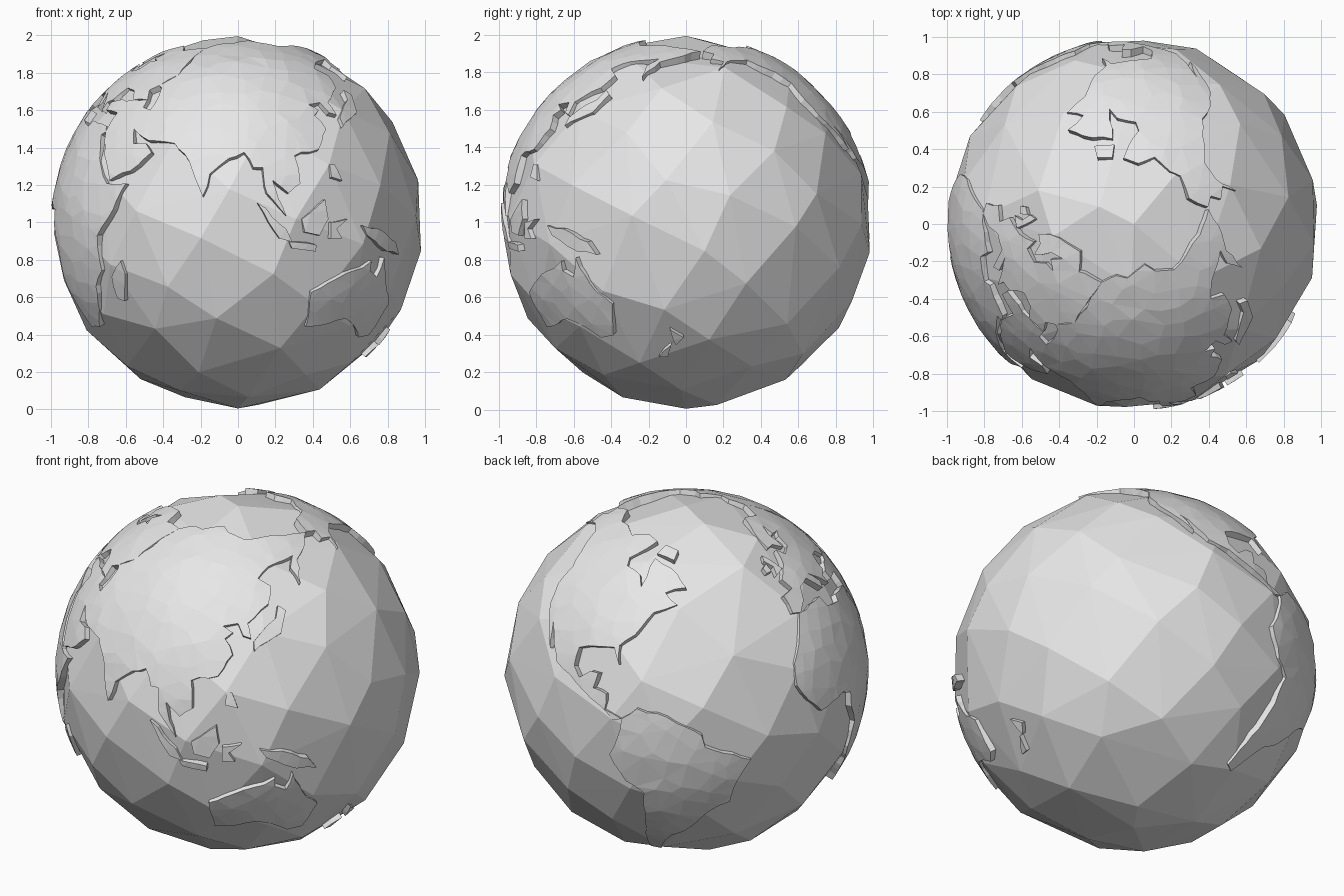
import bpy
import bmesh
import random
from math import radians, sin, cos, pi, sqrt
from mathutils import Vector, noise
from mathutils.geometry import delaunay_2d_cdt

random.seed(4)
default_cube = bpy.data.objects.get("Cube")
if default_cube:
    bpy.data.objects.remove(default_cube, do_unlink=True)

CENTRE = Vector((0, 0, 1))
UP = Vector((0, 0, 1))
FRONT_LONGITUDE = 89
OCEAN_RADIUS = 0.995
LAND_RADIUS = 0.999
COAST_STEP = 0.03
FACET_STEP = 0.055

# One plain grey for the whole globe
grey = bpy.data.materials.new("plain_grey")
grey.use_nodes = True
grey.diffuse_color = (0.8, 0.8, 0.8, 1)
grey.node_tree.nodes["Principled BSDF"].inputs["Base Color"].default_value = grey.diffuse_color


def finish(bm, name):
    """Turn a bmesh into a flat shaded object centred on the globe."""
    mesh = bpy.data.meshes.new(name)
    bm.to_mesh(mesh)
    bm.free()
    mesh.materials.append(grey)
    obj = bpy.data.objects.new(name, mesh)
    obj.location = CENTRE
    bpy.context.scene.collection.objects.link(obj)
    return obj


def direction(longitude, latitude):
    a, b = radians(longitude - FRONT_LONGITUDE), radians(latitude)
    return Vector((cos(b) * sin(a), -cos(b) * cos(a), sin(b)))


def jitter(amount):
    return random.uniform(-amount, amount)


# Ocean: coarse faceted ball made from evenly scattered points
def build_ocean(count=94):
    bm = bmesh.new()
    golden_angle = pi * (3 - sqrt(5))
    for i in range(count):
        z = 1 - 2 * i / (count - 1)
        r = sqrt(max(0, 1 - z * z))
        p = Vector((r * cos(i * golden_angle), r * sin(i * golden_angle), z))
        if 0 < i < count - 1:
            p += Vector((jitter(0.06), jitter(0.06), jitter(0.06)))
        bm.verts.new(p.normalized() * OCEAN_RADIUS)
    bmesh.ops.convex_hull(bm, input=bm.verts[:])
    bmesh.ops.recalc_face_normals(bm, faces=bm.faces[:])
    finish(bm, "ocean")


# Land: a coast outline, filled with small facets on the sphere and thickened
def build_land(name, outline):
    corners = [direction(*point) for point in outline]
    middle = sum(corners, Vector()).normalized()
    turn = middle.rotation_difference(UP)
    back = turn.inverted()

    # flatten the outline about its own middle
    flat = []
    for corner in corners:
        v = turn @ corner
        flat.append(v.xy / (1 + v.z))

    # break long coast lines into slightly ragged steps
    coast = []
    for a, b in zip(flat, flat[1:] + flat[:1]):
        steps = max(1, round((b - a).length / COAST_STEP))
        for k in range(steps):
            p = a.lerp(b, k / steps)
            if k:
                p += Vector((jitter(0.004), jitter(0.004)))
            coast.append(p)
    edges = [(i, (i + 1) % len(coast)) for i in range(len(coast))]

    # scatter facet corners inside
    points = list(coast)
    low = Vector((min(p.x for p in coast), min(p.y for p in coast)))
    high = Vector((max(p.x for p in coast), max(p.y for p in coast)))
    for i in range(int((high.x - low.x) / FACET_STEP) + 1):
        for j in range(int((high.y - low.y) / FACET_STEP) + 1):
            p = low + Vector((i + jitter(0.35), j + jitter(0.35))) * FACET_STEP
            if all((p - c).length > FACET_STEP * 0.4 for c in coast):
                points.append(p)
    filled = delaunay_2d_cdt(points, edges, [], 1, 0.00001)

    # wrap back on the sphere with gentle relief
    bm = bmesh.new()
    verts = []
    for p in filled[0]:
        s = p.length_squared
        v = back @ (Vector((2 * p.x, 2 * p.y, 1 - s)) / (1 + s))
        verts.append(bm.verts.new(v * (LAND_RADIUS + 0.005 * noise.noise(v * 9))))
    for face in filled[2]:
        bm.faces.new([verts[i] for i in face])
    loose = [v for v in bm.verts if not v.link_faces]
    bmesh.ops.delete(bm, geom=loose, context='VERTS')
    solid = finish(bm, name).modifiers.new("thickness", 'SOLIDIFY')
    solid.thickness = 0.05
    solid.offset = -1


# Coast outlines as longitude and latitude
europe = [
    (-9, 37), (-9, 43), (-2, 44), (-4, 48), (4, 52), (9, 57), (12, 54), (20, 55),
    (23, 59), (29, 60), (22, 61), (25, 65), (18, 62), (16, 56), (11, 59), (5, 59),
    (6, 63), (15, 68), (26, 71), (40, 67), (44, 68), (60, 69), (58, 52), (51, 47),
    (47, 45), (49, 41), (41, 41), (37, 45), (31, 46), (27, 41), (23, 40), (23, 37),
    (19, 41), (13, 45), (18, 40), (16, 38), (10, 44), (3, 43), (0, 39), (-5, 36)]
asia = [
    (60, 69), (70, 73), (82, 73), (104, 77), (113, 74), (130, 71), (150, 71), (170, 69),
    (190, 66), (178, 63), (163, 59), (157, 51), (156, 57), (162, 61), (143, 59), (135, 55),
    (141, 52), (138, 46), (128, 40), (129, 35), (126, 36), (124, 40), (118, 39), (122, 37),
    (119, 35), (122, 30), (117, 23), (108, 21), (109, 12), (105, 9), (100, 13), (104, 2),
    (98, 9), (97, 17), (94, 17), (91, 22), (86, 20), (80, 15), (78, 8), (73, 19), (67, 25),
    (57, 26), (49, 30), (51, 25), (56, 25), (59, 22), (52, 16), (44, 13), (39, 21), (35, 29),
    (36, 36), (27, 37), (27, 40), (41, 41), (49, 41), (49, 38), (53, 37), (54, 42), (53, 46),
    (51, 47), (58, 52)]
africa = [
    (-6, 36), (10, 37), (11, 33), (20, 31), (22, 33), (34, 31), (35, 29), (33, 28), (37, 20),
    (43, 12), (51, 12), (47, 4), (40, -4), (40, -15), (35, -20), (32, -28), (26, -34),
    (19, -34), (15, -26), (12, -17), (13, -8), (9, -1), (9, 4), (4, 6), (-8, 4), (-13, 9),
    (-17, 15), (-16, 22), (-10, 30)]
north_america = [
    (-168, 66), (-156, 71), (-135, 69), (-125, 70), (-108, 68), (-95, 71), (-82, 69),
    (-87, 65), (-94, 60), (-92, 57), (-82, 55), (-79, 51), (-77, 62), (-65, 59), (-56, 52),
    (-66, 50), (-60, 46), (-70, 43), (-76, 35), (-81, 31), (-80, 25), (-83, 30), (-90, 29),
    (-97, 27), (-97, 21), (-94, 18), (-90, 21), (-87, 21), (-88, 16), (-83, 15), (-83, 10),
    (-77, 8), (-80, 7), (-85, 11), (-95, 16), (-105, 20), (-109, 25), (-114, 31), (-110, 23),
    (-116, 30), (-121, 35), (-124, 41), (-124, 48), (-132, 55), (-140, 60), (-152, 60),
    (-163, 55), (-158, 59), (-165, 61), (-161, 64)]
south_america = [
    (-77, 8), (-72, 12), (-62, 10), (-51, 4), (-50, 0), (-35, -6), (-39, -13), (-41, -22),
    (-48, -26), (-54, -34), (-62, -40), (-66, -46), (-69, -53), (-74, -52), (-73, -40),
    (-71, -30), (-70, -18), (-76, -14), (-81, -5), (-78, 2)]
australia = [
    (114, -22), (122, -18), (129, -15), (136, -12), (136, -15), (140, -17), (142, -11),
    (146, -19), (153, -26), (150, -37), (144, -38), (138, -34), (131, -31), (124, -33),
    (115, -34)]

build_ocean()
build_land("europe", europe)
build_land("asia", asia)
build_land("africa", africa)
build_land("north_america", north_america)
build_land("south_america", south_america)
build_land("australia", australia)

# Islands
build_land("new_guinea", [(131, -1), (138, -2), (147, -6), (150, -10), (143, -9), (133, -4)])
build_land("borneo", [(109, 1), (117, 7), (118, 1), (115, -4), (110, -3)])
build_land("sumatra", [(95, 6), (104, -2), (106, -6), (102, -5)])
build_land("java", [(105, -6), (114, -7), (114, -9), (106, -8)])
build_land("sulawesi", [(119, 0), (125, 1), (121, -2), (123, -5), (119, -5)])
build_land("luzon", [(120, 18), (122, 18), (124, 13), (120, 14)])
build_land("madagascar", [(49, -12), (50, -16), (47, -25), (44, -24), (44, -17)])
build_land("new_zealand_north", [(173, -35), (178, -38), (175, -41), (174, -39)])
build_land("new_zealand_south", [(173, -41), (171, -46), (167, -46)])
build_land("japan", [(130, 31), (136, 34), (141, 36), (145, 43), (142, 45), (140, 41), (130, 34)])
build_land("britain", [(-5, 50), (1, 51), (-2, 56), (-4, 58), (-6, 56), (-3, 53)])
build_land("ireland", [(-10, 52), (-6, 52), (-6, 55), (-10, 54)])
build_land("baffin_island", [(-64, 62), (-77, 64), (-73, 68), (-62, 66)])
